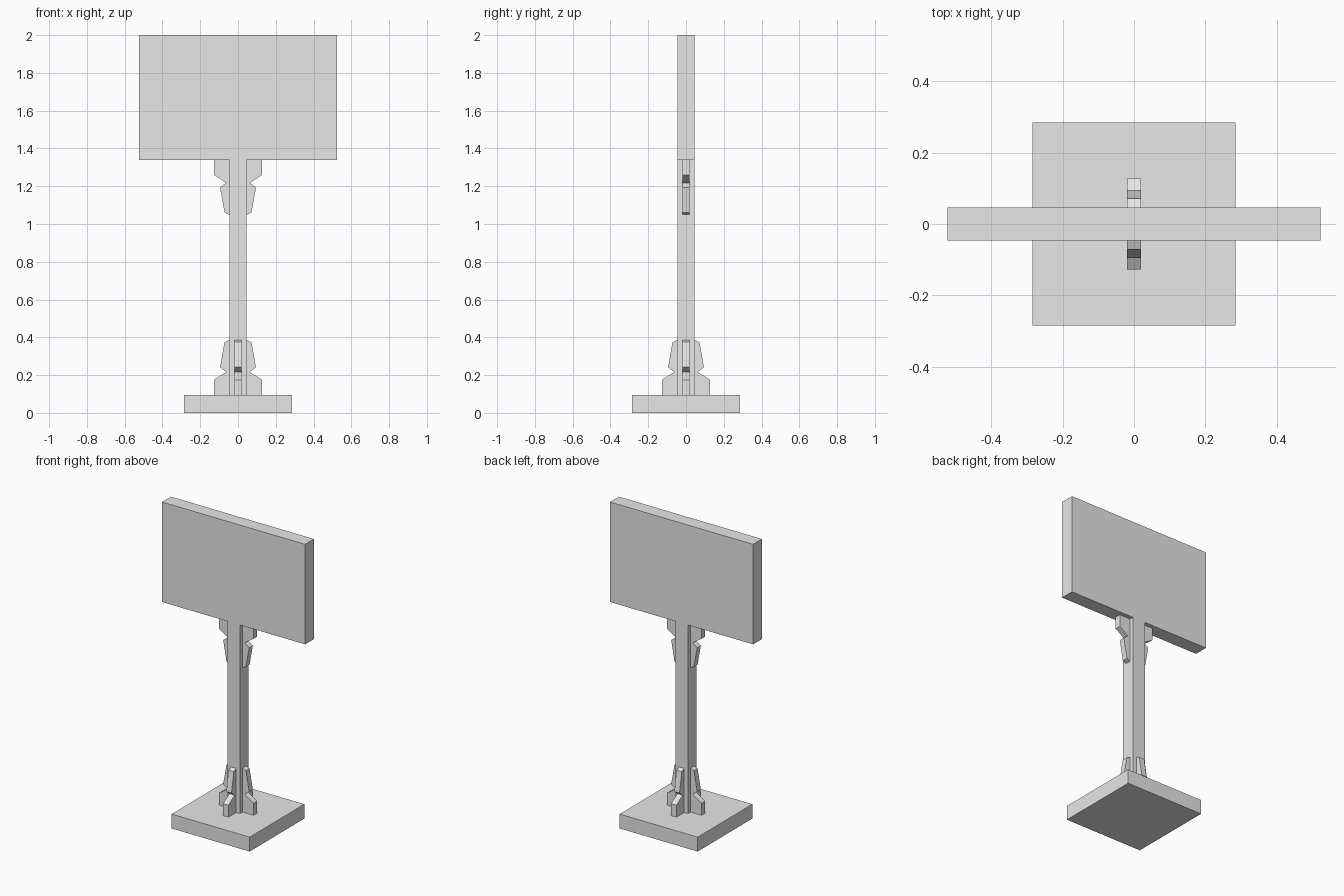
import bpy
import bmesh
from math import radians
from mathutils import Matrix, Vector

cube = bpy.data.objects.get("Cube")
if cube:
    bpy.data.objects.remove(cube, do_unlink=True)

# Single plain grey for the whole sign
grey = bpy.data.materials.new("light grey")
grey.use_nodes = True
colour = (0.8, 0.8, 0.8, 1)
grey.diffuse_color = colour
grey.node_tree.nodes["Principled BSDF"].inputs["Base Color"].default_value = colour


def extrude_profile(name, points, depth, turn=0):
    """Extrude an x-z outline evenly along y, then turn it about z."""
    bm = bmesh.new()
    face = bm.faces.new([bm.verts.new((x, -depth / 2, z)) for x, z in points])
    result = bmesh.ops.extrude_face_region(bm, geom=[face])
    verts = [v for v in result["geom"] if isinstance(v, bmesh.types.BMVert)]
    bmesh.ops.translate(bm, verts=verts, vec=Vector((0, depth, 0)))
    bmesh.ops.rotate(bm, verts=bm.verts, matrix=Matrix.Rotation(radians(turn), 3, "Z"))
    bmesh.ops.recalc_face_normals(bm, faces=bm.faces)
    mesh = bpy.data.meshes.new(name)
    bm.to_mesh(mesh)
    bm.free()
    mesh.materials.append(grey)
    obj = bpy.data.objects.new(name, mesh)
    bpy.context.collection.objects.link(obj)
    return obj


BASE_TOP, BOARD_BOTTOM = 0.095, 1.34
POST, BOARD, BASE = 0.046, 0.523, 0.285

# Square foot plate
extrude_profile("base_plate", [(-BASE, 0), (BASE, 0), (BASE, BASE_TOP), (-BASE, BASE_TOP)], 2 * BASE)

# Post and board share one flush T-shaped outline
half = [(POST, BASE_TOP), (POST, BOARD_BOTTOM), (BOARD, BOARD_BOTTOM), (BOARD, 2)]
extrude_profile("post_and_board", half + [(-x, z) for x, z in reversed(half)], 2 * POST)

# Notched bracket outline: distance from the axis, height above its mounting face
bracket = [(POST, 0), (0.127, 0), (0.127, 0.08), (0.063, 0.122),
           (0.095, 0.147), (0.071, 0.28), (POST, 0.291)]

# Four brackets at the foot, two hanging under the board
for side, turn in (("left", 0), ("back", 90), ("right", 180), ("front", 270)):
    lower = [(r, BASE_TOP + h) for r, h in bracket]
    extrude_profile("lower_bracket_" + side, lower, 0.038, turn)
    if side in ("left", "right"):
        upper = [(r, BOARD_BOTTOM - h) for r, h in bracket]
        extrude_profile("upper_bracket_" + side, upper, 0.038, turn)
